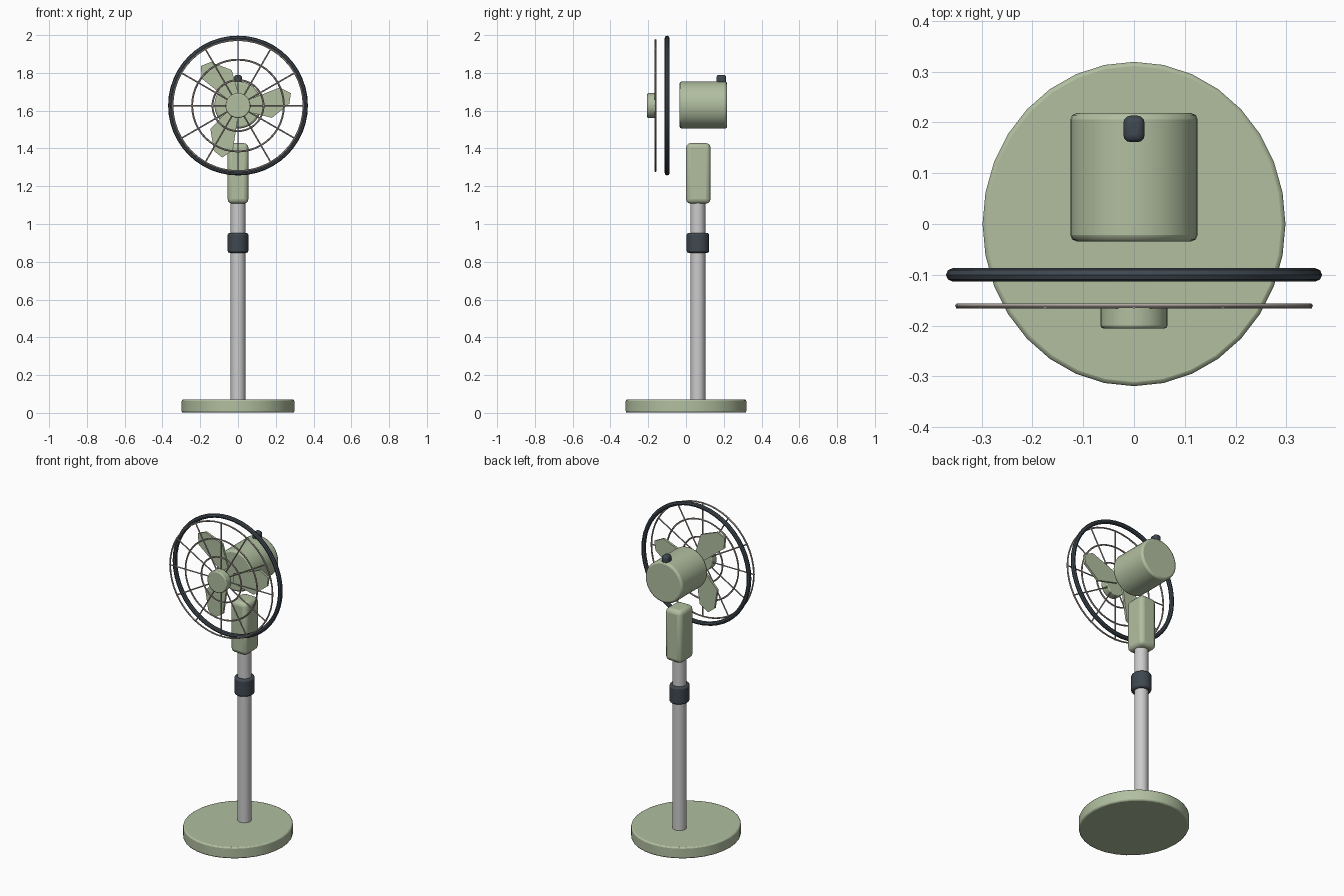
import bpy, bmesh
from math import pi, radians, cos, sin
from mathutils import Matrix, Vector

if "Cube" in bpy.data.objects:
    bpy.data.objects.remove(bpy.data.objects["Cube"])


def material(name, color):
    m = bpy.data.materials.new(name)
    m.diffuse_color = (*color, 1)
    m.use_nodes = True
    m.node_tree.nodes["Principled BSDF"].inputs["Base Color"].default_value = m.diffuse_color
    return m


GREEN = material("sage_green", (0.44, 0.52, 0.35))
DARK = material("dark_slate", (0.05, 0.065, 0.08))
WIRE = material("warm_wire", (0.42, 0.37, 0.34))
AXIS_Z = 1.627  # height of the fan axis


def finish(name, mat=None, bevel=0, segments=2):
    ob = bpy.context.object
    ob.name = name
    bpy.ops.object.transform_apply(location=False, rotation=True, scale=True)
    if mat:
        ob.data.materials.append(mat)
    if bevel:
        b = ob.modifiers.new("bevel", 'BEVEL')
        b.width, b.segments, b.limit_method = bevel, segments, 'ANGLE'
        b.angle_limit = radians(40)
    bpy.ops.object.shade_smooth_by_angle(angle=radians(35))
    return ob


def cylinder(name, r, depth, loc, mat=None, bevel=0, along_y=False, scale=(1, 1, 1), sides=32):
    bpy.ops.mesh.primitive_cylinder_add(vertices=sides, radius=r, depth=depth, location=loc,
                                        rotation=(pi / 2 if along_y else 0, 0, 0))
    bpy.context.object.scale = scale
    return finish(name, mat, bevel)


def box(name, size, loc, mat, bevel):
    bpy.ops.mesh.primitive_cube_add(size=1, location=loc)
    bpy.context.object.scale = size
    return finish(name, mat, bevel, 3)


def ring(name, r, tube, y, mat, tube_sides=6):
    bpy.ops.mesh.primitive_torus_add(major_radius=r, minor_radius=tube, major_segments=48,
                                     minor_segments=tube_sides, location=(0, y, AXIS_Z),
                                     rotation=(pi / 2, 0, 0))
    return finish(name, mat)


def mesh_object(name, bm, mat):
    bmesh.ops.recalc_face_normals(bm, faces=bm.faces)
    me = bpy.data.meshes.new(name)
    bm.to_mesh(me)
    bm.free()
    me.materials.append(mat)
    ob = bpy.data.objects.new(name, me)
    bpy.context.collection.objects.link(ob)
    return ob


# Stand
cylinder("base", 1, 0.07, (0, 0, 0.036), GREEN, 0.008, scale=(0.298, 0.319, 1))
cylinder("pole", 0.039, 1.09, (0, 0.063, 0.595), sides=24)
cylinder("height_collar", 0.055, 0.105, (0, 0.063, 0.9), DARK, 0.01, scale=(1, 1.08, 1), sides=24)
box("neck", (0.11, 0.13, 0.32), (0, 0.065, 1.268), GREEN, 0.024)

# Motor housing and oscillation knob
cylinder("motor_housing", 0.125, 0.252, (0, 0.092, AXIS_Z + 0.003), GREEN, 0.012, along_y=True)
box("oscillation_knob", (0.042, 0.052, 0.055), (0, 0.187, 1.762), DARK, 0.014)

# Guard: dark rim, wire rings, spokes and hub cap
ring("guard_rim", 0.357, 0.013, -0.1, DARK, 8)
for i, r in enumerate((0.347, 0.243, 0.135)):
    ring(f"guard_ring_{i + 1}", r, 0.005, -0.161, WIRE)

bm = bmesh.new()
for k in range(12):
    d = Vector((cos(k * pi / 6), 0, sin(k * pi / 6)))
    m = Matrix.Translation(d * 0.195) @ d.to_track_quat('Z', 'Y').to_matrix().to_4x4()
    bmesh.ops.create_cone(bm, cap_ends=True, segments=6, radius1=0.004, radius2=0.004,
                          depth=0.31, matrix=m)
mesh_object("guard_spokes", bm, WIRE).location = (0, -0.163, AXIS_Z)
cylinder("hub_cap", 0.066, 0.049, (0, -0.181, AXIS_Z), GREEN, 0.006, along_y=True)

# Three flat blades, one outline turned around the axis
OUTLINE = [(0.04, 0.025), (0.22, 0.095), (0.28, 0.065), (0.272, 0.01), (0.18, -0.065), (0.04, -0.03)]
for k in range(3):
    bm = bmesh.new()
    face = bm.faces.new([bm.verts.new((x, 0, z)) for x, z in OUTLINE])
    ext = bmesh.ops.extrude_face_region(bm, geom=[face])
    verts = [v for v in ext["geom"] if isinstance(v, bmesh.types.BMVert)]
    bmesh.ops.translate(bm, verts=verts, vec=(0, 0.014, 0))
    blade = mesh_object(f"blade_{k + 1}", bm, GREEN)
    blade.location = (0, -0.107, AXIS_Z)
    blade.rotation_euler.y = -k * 2 * pi / 3
